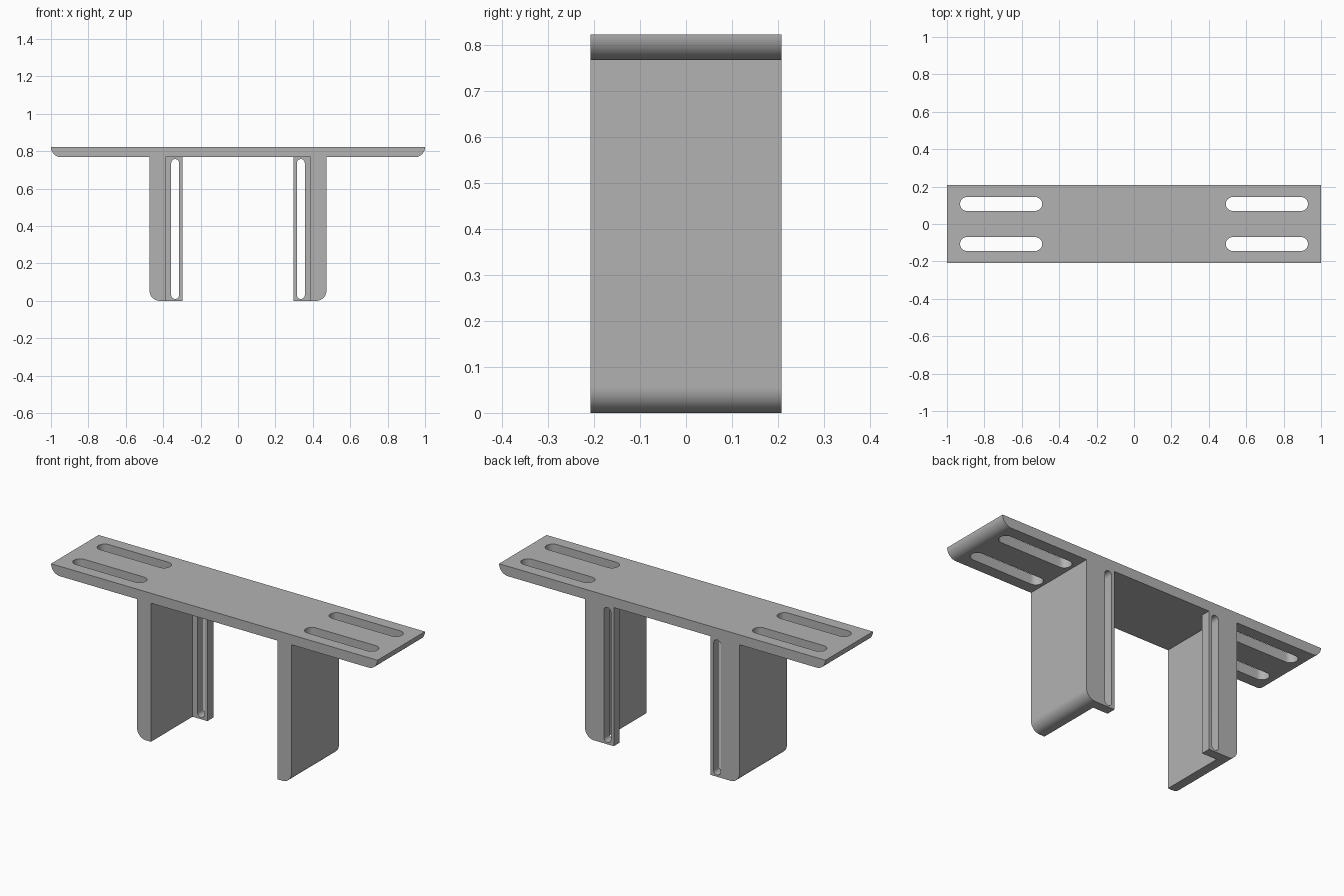
import bpy, bmesh, math

if "Cube" in bpy.data.objects:
    bpy.data.objects.remove(bpy.data.objects["Cube"], do_unlink=True)

HALF_DEPTH = 0.208
TOP, UNDER = 0.823, 0.768
RADIUS = TOP - UNDER

grey = bpy.data.materials.new("plain grey")
grey.use_nodes = True
grey.diffuse_color = (0.45, 0.45, 0.45, 1)
grey.node_tree.nodes["Principled BSDF"].inputs["Base Color"].default_value = grey.diffuse_color


def arc(cu, cv, r, start, end, steps=16):
    angles = [math.radians(start + (end - start) * i / steps) for i in range(steps + 1)]
    return [(cu + r * math.cos(a), cv + r * math.sin(a)) for a in angles]


def rectangle(u0, u1, v0, v1):
    return [(u0, v0), (u1, v0), (u1, v1), (u0, v1)]


def slot(u0, u1, v0, v1):
    """Rounded slot outline along its longer direction."""
    if u1 - u0 > v1 - v0:
        r, v = (v1 - v0) / 2, (v0 + v1) / 2
        return arc(u1 - r, v, r, -90, 90) + arc(u0 + r, v, r, 90, 270)
    r, u = (u1 - u0) / 2, (u0 + u1) / 2
    return arc(u, v1 - r, r, 0, 180) + arc(u, v0 + r, r, 180, 360)


def prism(name, outline, axis, low, high):
    """Extrude an outline: axis Y uses (x, z) points, axis Z uses (x, y)."""
    bm = bmesh.new()
    place = (lambda u, v: (u, low, v)) if axis == "Y" else (lambda u, v: (u, v, low))
    shift = (0, high - low, 0) if axis == "Y" else (0, 0, high - low)
    face = bm.faces.new([bm.verts.new(place(u, v)) for u, v in outline])
    grown = bmesh.ops.extrude_face_region(bm, geom=[face], use_keep_orig=True)
    moved = [g for g in grown["geom"] if isinstance(g, bmesh.types.BMVert)]
    bmesh.ops.translate(bm, verts=moved, vec=shift)
    bmesh.ops.recalc_face_normals(bm, faces=bm.faces)
    mesh = bpy.data.meshes.new(name)
    bm.to_mesh(mesh)
    bm.free()
    mesh.materials.append(grey)
    obj = bpy.data.objects.new(name, mesh)
    bpy.context.collection.objects.link(obj)
    return obj


def activate(obj):
    bpy.ops.object.select_all(action="DESELECT")
    obj.select_set(True)
    bpy.context.view_layer.objects.active = obj


def cut(obj, cutter):
    cutter.hide_render = True
    mod = obj.modifiers.new("slot", "BOOLEAN")
    mod.operation, mod.solver, mod.object = "DIFFERENCE", "EXACT", cutter
    activate(obj)
    bpy.ops.object.modifier_apply(modifier=mod.name)
    bpy.data.objects.remove(cutter, do_unlink=True)


def finish(obj, mirrored=False):
    activate(obj)
    bpy.ops.object.shade_smooth_by_angle(angle=math.radians(30))
    if mirrored:
        obj.modifiers.new("other side", "MIRROR").use_axis[0] = True


# Top plate with rounded lower ends and four long slots
plate = prism("top_plate",
              arc(-1 + RADIUS, TOP, RADIUS, 180, 270) + arc(1 - RADIUS, TOP, RADIUS, 270, 360),
              "Y", -HALF_DEPTH, HALF_DEPTH)
for side in (-1, 1):
    for y in (-0.107, 0.107):
        x0, x1 = sorted((side * 0.491, side * 0.93))
        cut(plate, prism("slot_cutter", slot(x0, x1, y - 0.037, y + 0.037), "Z", 0.6, 1))
finish(plate)

# Legs with a rounded outer bottom edge
INNER, OUTER = 0.388, 0.473
leg = prism("leg",
            [(INNER, 0)] + arc(OUTER - RADIUS, RADIUS, RADIUS, 270, 360)
            + [(OUTER, UNDER), (INNER, UNDER)],
            "Y", -HALF_DEPTH, HALF_DEPTH)
finish(leg, mirrored=True)

# Slotted flanges along the back inner edge of each leg
flange = prism("flange", rectangle(0.297, INNER, 0, UNDER), "Y", HALF_DEPTH - 0.052, HALF_DEPTH)
cut(flange, prism("slot_cutter", slot(0.315, 0.357, 0.01, 0.758), "Y", 0, 0.4))
finish(flange, mirrored=True)
